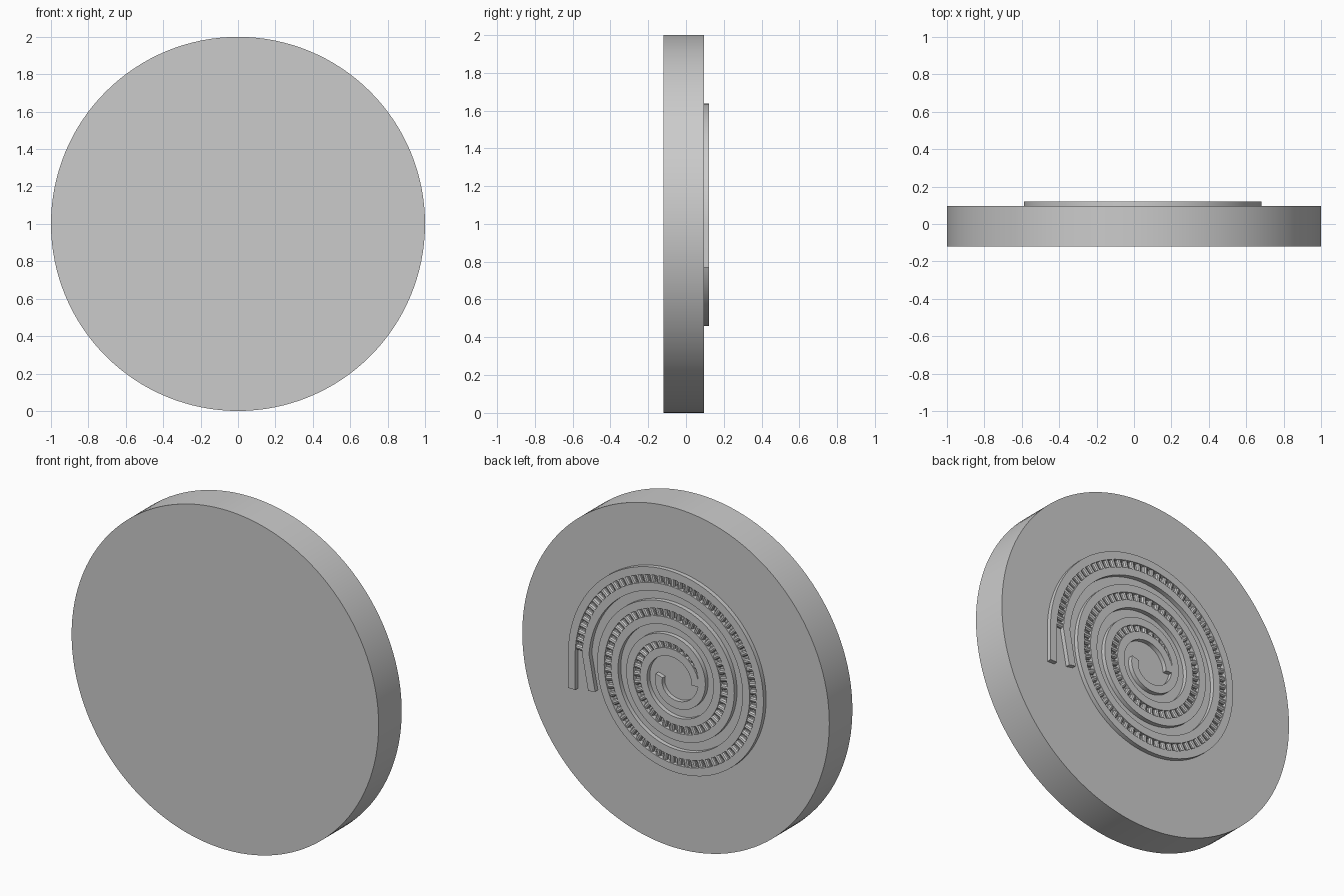
import bpy, bmesh, math
from mathutils import Matrix, Vector

if "Cube" in bpy.data.objects:
    bpy.data.objects.remove(bpy.data.objects["Cube"])

BACK, TOP, WIDTH, PITCH = 0.095, 0.121, 0.046, 0.19

grey = bpy.data.materials.new("plain grey")
grey.diffuse_color = (0.6, 0.6, 0.6, 1)
grey.use_nodes = True
grey.node_tree.nodes["Principled BSDF"].inputs["Base Color"].default_value = grey.diffuse_color


def finish(name, bm):
    bmesh.ops.recalc_face_normals(bm, faces=bm.faces)
    mesh = bpy.data.meshes.new(name)
    bm.to_mesh(mesh)
    bm.free()
    mesh.materials.append(grey)
    ob = bpy.data.objects.new(name, mesh)
    bpy.context.collection.objects.link(ob)
    bpy.context.view_layer.objects.active = ob
    ob.select_set(True)
    bpy.ops.object.shade_smooth_by_angle(angle=math.radians(30))
    ob.select_set(False)
    return ob


def outer_r(t):
    return 0.66 - PITCH * t / math.tau


def inner_r(t):
    # runs beside the outer ridge and closes up on it at the inner end
    k = max(0.0, (t - 4 * math.pi) / math.pi)
    return outer_r(t) - 0.09 + 0.05 * k * k


def spiral(radius, t_end, tail):
    n = int(t_end / math.tau * 96)
    pts = [Vector(tail)]
    for i in range(n + 1):
        t = t_end * i / n
        pts.append(Vector((radius(t) * math.cos(t), 1 + radius(t) * math.sin(t))))
    return pts


def ridge(name, pts):
    """Sweep a rectangular section along a path lying on the back face."""
    bm = bmesh.new()
    rings = []
    for i, p in enumerate(pts):
        d = (pts[min(i + 1, len(pts) - 1)] - pts[max(i - 1, 0)]).normalized()
        side = Vector((-d.y, d.x)) * WIDTH / 2
        a, b = p + side, p - side
        rings.append([bm.verts.new((q.x, y, q.y)) for q, y in
                      ((a, BACK - 0.01), (b, BACK - 0.01), (b, TOP), (a, TOP))])
    for r, s in zip(rings, rings[1:]):
        for j in range(4):
            bm.faces.new((r[j], r[(j + 1) % 4], s[(j + 1) % 4], s[j]))
    bm.faces.new(rings[0])
    bm.faces.new(rings[-1])
    finish(name, bm)


# Thick round disc standing on its edge
bm = bmesh.new()
bmesh.ops.create_cone(bm, cap_ends=True, segments=128, radius1=1, radius2=1,
                      depth=BACK + 0.12,
                      matrix=Matrix.Translation((0, (BACK - 0.12) / 2, 1))
                      @ Matrix.Rotation(math.pi / 2, 4, 'X'))
finish("disc", bm)

# Two spiral ridges with loose tails
ridge("outer_spiral", spiral(outer_r, 6 * math.pi, (0.66, 0.77)))
ridge("inner_spiral", spiral(inner_r, 5 * math.pi, (0.53, 0.79)))

# Small round rungs bridging the two ridges
bm = bmesh.new()
t = 0.03
while t < 4.93 * math.pi:
    mid = (outer_r(t) + inner_r(t)) / 2
    length = outer_r(t) - inner_r(t) - WIDTH + 0.01
    if length > 0.012:
        m = (Matrix.Translation((mid * math.cos(t), BACK + 0.006, 1 + mid * math.sin(t)))
             @ Matrix.Rotation(-t, 4, 'Y') @ Matrix.Rotation(math.pi / 2, 4, 'Y'))
        bmesh.ops.create_cone(bm, cap_ends=True, segments=10, radius1=0.016,
                              radius2=0.016, depth=length, matrix=m)
    t += 0.045 / mid
finish("rungs", bm)
